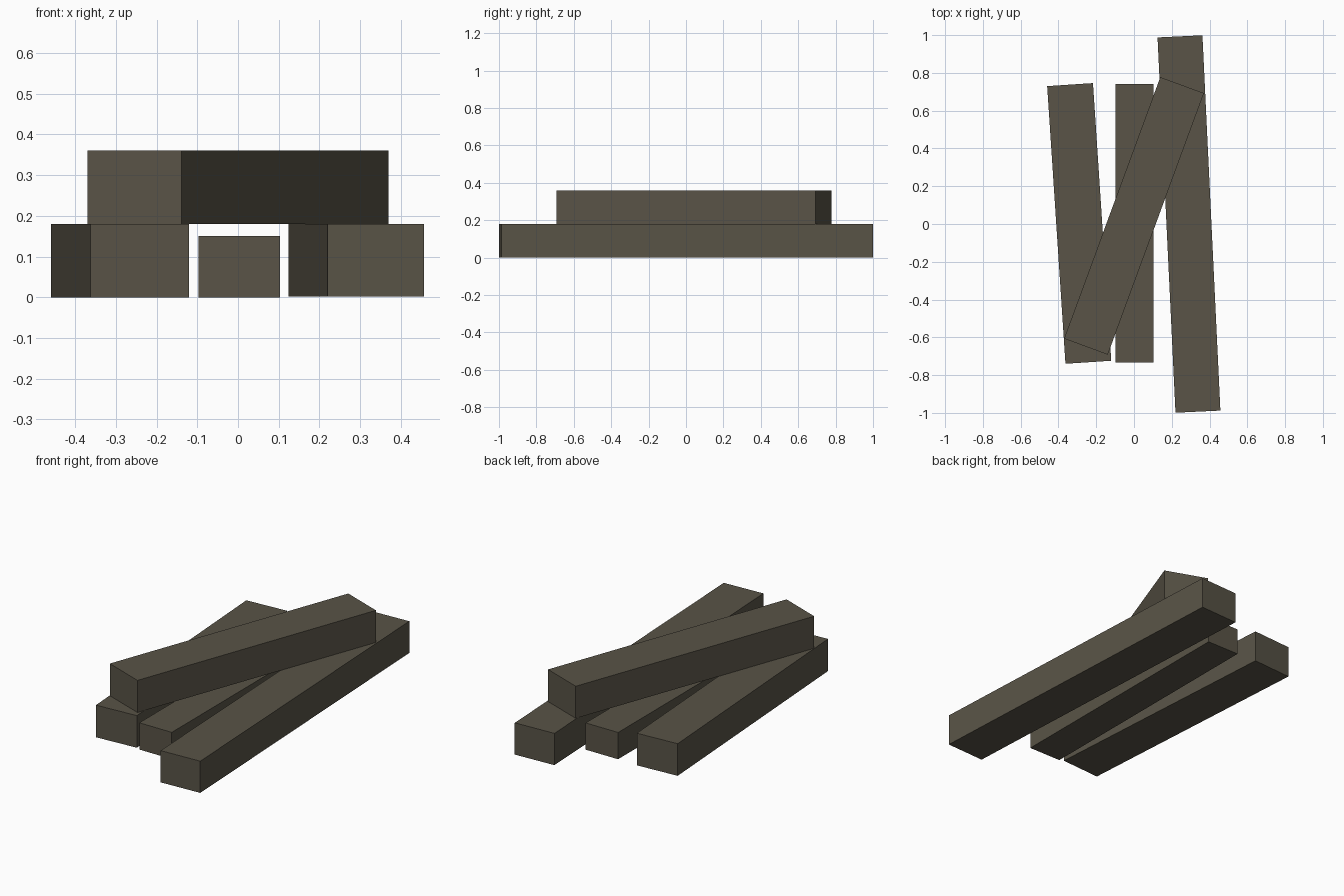
import bpy
import math

cube = bpy.data.objects.get("Cube")
if cube:
    bpy.data.objects.remove(cube, do_unlink=True)

# Weathered timber colour
wood = bpy.data.materials.new("weathered_wood")
wood.use_nodes = True
colour = (0.10, 0.088, 0.063, 1)
wood.diffuse_color = colour
bsdf = wood.node_tree.nodes["Principled BSDF"]
bsdf.inputs["Base Color"].default_value = colour
bsdf.inputs["Roughness"].default_value = 0.9


def beam(name, centre, size, angle):
    """Squared timber resting at height centre.z, turned about z by angle degrees."""
    x, y, bottom = centre
    bpy.ops.mesh.primitive_cube_add(size=1, location=(x, y, bottom + size[2] / 2),
                                    rotation=(0, 0, math.radians(angle)))
    obj = bpy.context.object
    obj.name = name
    obj.scale = size
    bpy.ops.object.transform_apply(location=False, rotation=False, scale=True)
    obj.data.materials.append(wood)
    return obj


# Three timbers on the ground
beam("right_beam", (-0.29, 0.003, 0), (0.243, 1.473, 0.18), 3.77)
beam("middle_beam", (0.003, 0.003, 0), (0.201, 1.475, 0.15), 0)
beam("left_beam", (0.291, 0, 0.002), (0.238, 1.989, 0.178), 2.74)

# One timber lying across them
beam("top_beam", (0, 0.043, 0.18), (0.246, 1.475, 0.18), -20.2)
